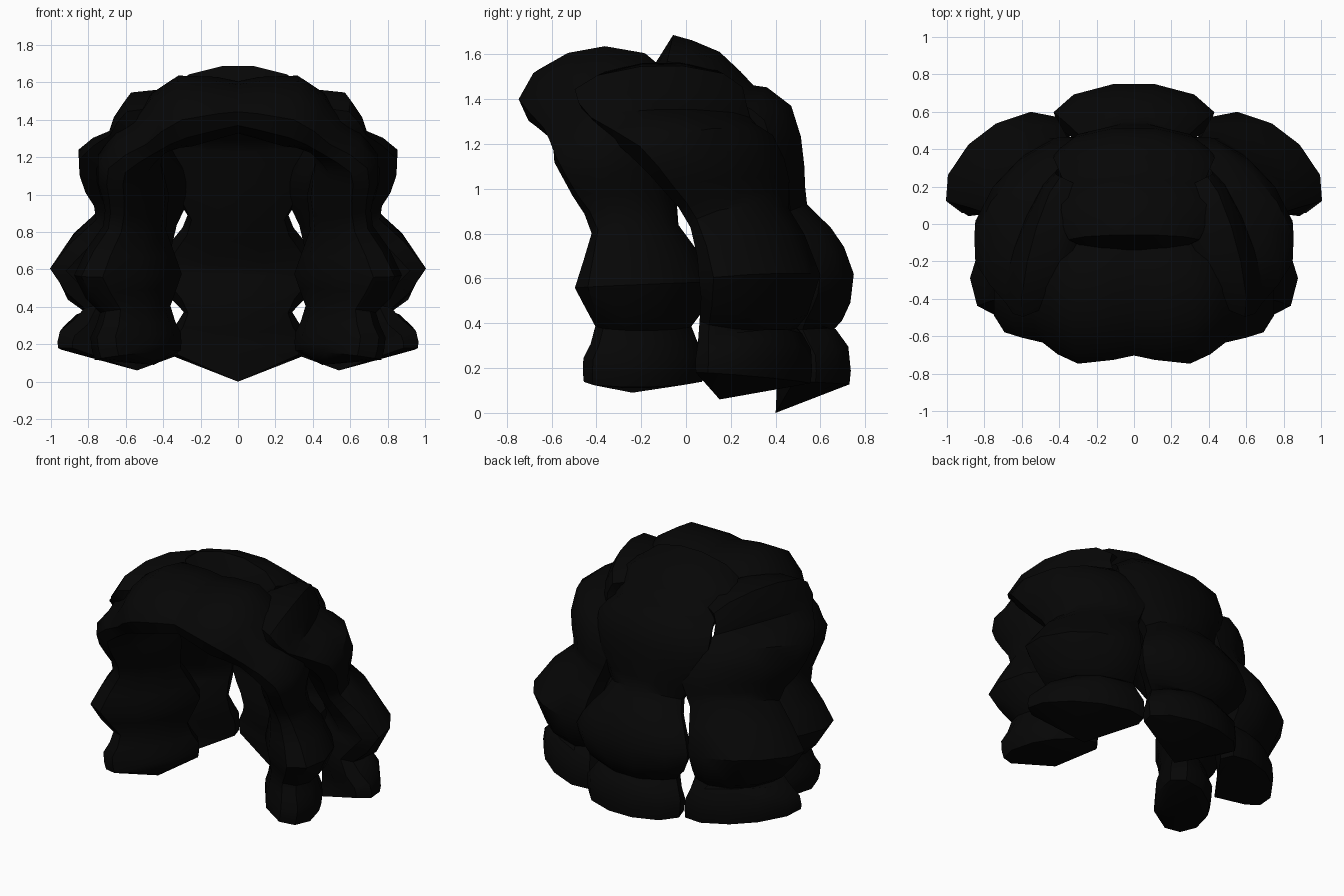
import bpy
import bmesh
import math
from mathutils import Vector

old_cube = bpy.data.objects.get("Cube")
if old_cube:
    bpy.data.objects.remove(old_cube, do_unlink=True)

black = bpy.data.materials.new("black_hair")
black.use_nodes = True
black.diffuse_color = (0.0018, 0.0018, 0.0018, 1)
black.node_tree.nodes["Principled BSDF"].inputs["Base Color"].default_value = black.diffuse_color

# Cross-section of a lock: across its width, and outward from the head
half_section = [(0.35, -0.7), (0.92, -0.3), (1, 0.2), (0.75, 0.7), (0.25, 1)]
SECTION = half_section + [(-u, v) for u, v in reversed(half_section)]
HEAD_CENTRE = Vector((0, 0, 0.9))


def with_midpoints(values):
    """Add a smooth in-between value after each value but the last."""
    last = len(values) - 1
    result = []
    for i in range(last):
        before, after = values[max(i - 1, 0)], values[min(i + 2, last)]
        near = values[i] + values[i + 1]
        result += [values[i], near * 0.5625 - (before + after) * 0.0625]
    return result + [values[last]]


def make_lock(name, stations, root, tip, side=1):
    """Loft a wavy lock through (edge, opposite edge, thickness) stations."""
    bm = bmesh.new()
    starts = with_midpoints([Vector(a) for a, b, thick in stations])
    ends = with_midpoints([Vector(b) for a, b, thick in stations])
    depths = with_midpoints([thick for a, b, thick in stations])
    middles = [(a + b) / 2 for a, b in zip(starts, ends)]
    last = len(middles) - 1
    rings = []
    for i, middle in enumerate(middles):
        along = middles[min(i + 1, last)] - middles[max(i - 1, 0)]
        across = (ends[i] - starts[i]) / 2
        outward = along.cross(across).normalized()
        if outward.dot(middle - HEAD_CENTRE) < 0:
            outward.negate()
        points = [middle + across * u + outward * depths[i] * v for u, v in SECTION]
        rings.append([bm.verts.new((p.x * side, p.y, p.z)) for p in points])

    count = len(SECTION)
    for ring, following in zip(rings, rings[1:]):
        for j in range(count):
            k = (j + 1) % count
            bm.faces.new((ring[j], ring[k], following[k], following[j]))

    # Pointed ends
    for ring, end in ((rings[0], root), (rings[-1], tip)):
        point = bm.verts.new((end[0] * side, end[1], end[2]))
        for j in range(count):
            bm.faces.new((ring[j], ring[(j + 1) % count], point))

    bmesh.ops.recalc_face_normals(bm, faces=bm.faces)
    mesh = bpy.data.meshes.new(name)
    bm.to_mesh(mesh)
    bm.free()
    mesh.materials.append(black)
    lock = bpy.data.objects.new(name, mesh)
    bpy.context.collection.objects.link(lock)
    bpy.ops.object.select_all(action="DESELECT")
    lock.select_set(True)
    bpy.context.view_layer.objects.active = lock
    bpy.ops.object.shade_smooth_by_angle(angle=math.radians(40))


# Wide lock from the crown down the back: depth, height, half width, thickness
back_path = [
    (-0.09, 1.54, 0.35, 0.15),
    (0.08, 1.49, 0.42, 0.14),
    (0.22, 1.36, 0.38, 0.13),
    (0.32, 1.29, 0.43, 0.17),
    (0.37, 1.08, 0.40, 0.16),
    (0.41, 0.88, 0.27, 0.14),
    (0.50, 0.74, 0.35, 0.17),
    (0.56, 0.60, 0.43, 0.19),
    (0.53, 0.48, 0.38, 0.18),
    (0.49, 0.37, 0.29, 0.15),
    (0.54, 0.25, 0.36, 0.19),
    (0.54, 0.14, 0.35, 0.19),
]
back_stations = [((-w, y, z), (w, y, z), t) for y, z, w, t in back_path]
make_lock("back_lock", back_stations, (0, -0.25, 1.38), (0, 0.4, 0))

# Locks behind the ears: front edge, back edge, thickness
side_stations = [
    ((0.36, -0.38, 1.44), (0.28, 0.20, 1.44), 0.10),
    ((0.58, -0.50, 1.42), (0.38, 0.25, 1.43), 0.14),
    ((0.67, -0.43, 1.31), (0.40, 0.28, 1.31), 0.09),
    ((0.82, -0.23, 1.17), (0.30, 0.38, 1.17), 0.21),
    ((0.79, -0.08, 1.00), (0.27, 0.44, 1.01), 0.18),
    ((0.74, 0.03, 0.85), (0.34, 0.45, 0.86), 0.15),
    ((0.98, 0.09, 0.60), (0.39, 0.54, 0.60), 0.21),
    ((0.80, 0.08, 0.40), (0.39, 0.46, 0.40), 0.16),
    ((0.93, 0.07, 0.26), (0.35, 0.51, 0.25), 0.19),
    ((0.94, 0.07, 0.18), (0.35, 0.51, 0.13), 0.18),
]

# Fringe locks from the parting down beside the face: back edge, front edge, thickness
front_stations = [
    ((-0.05, -0.08, 1.48), (-0.05, -0.69, 1.42), 0.14),
    ((0.26, -0.08, 1.48), (0.29, -0.74, 1.36), 0.21),
    ((0.42, -0.12, 1.39), (0.47, -0.63, 1.25), 0.14),
    ((0.46, -0.10, 1.22), (0.66, -0.59, 1.13), 0.18),
    ((0.40, -0.05, 1.00), (0.66, -0.50, 0.97), 0.16),
    ((0.41, -0.05, 0.82), (0.67, -0.41, 0.81), 0.15),
    ((0.34, 0.08, 0.58), (0.80, -0.47, 0.56), 0.25),
    ((0.39, 0.00, 0.40), (0.68, -0.39, 0.38), 0.17),
    ((0.34, 0.06, 0.26), (0.72, -0.44, 0.24), 0.21),
    ((0.34, 0.05, 0.16), (0.70, -0.44, 0.13), 0.20),
]

for label, side in (("left", 1), ("right", -1)):
    make_lock(label + "_side_lock", side_stations, (0.25, -0.1, 1.44), (0.54, 0.15, 0.06), side)
    make_lock(label + "_front_lock", front_stations, (-0.05, -0.4, 1.46), (0.45, -0.24, 0.09), side)
